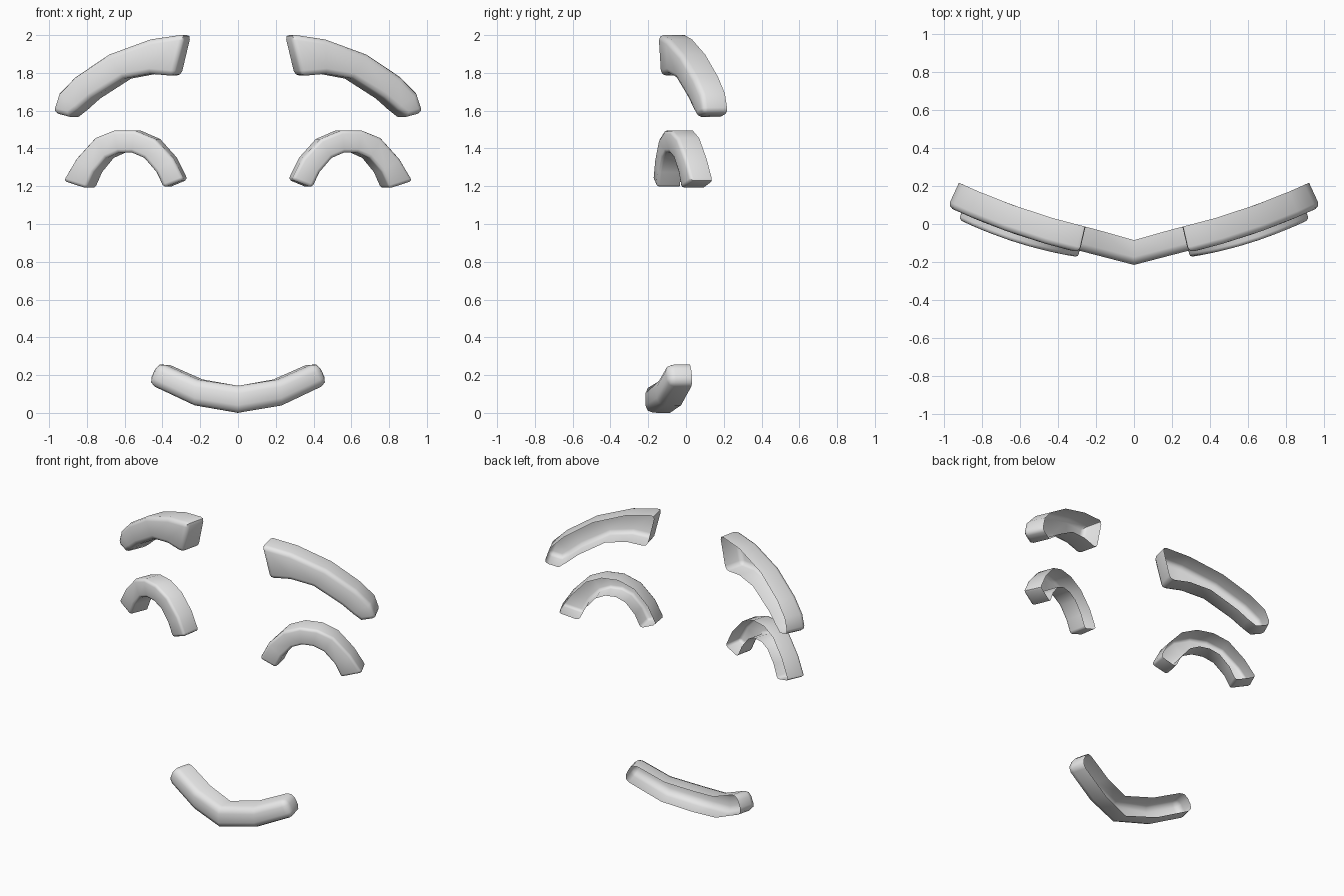
import bpy, bmesh, math

if "Cube" in bpy.data.objects:
    bpy.data.objects.remove(bpy.data.objects["Cube"])

grey = bpy.data.materials.new("light_grey")
grey.diffuse_color = (0.8, 0.8, 0.8, 1)
grey.use_nodes = True
grey.node_tree.nodes["Principled BSDF"].inputs["Base Color"].default_value = grey.diffuse_color


def brow_curve(x):
    """Front y of the eyebrow at distance x from the middle."""
    return -0.15 + 0.30 * (x - 0.29) + 0.165 * (x - 0.29) * (x - 0.69)


def eye_curve(x):
    return -0.17 + 0.23 * (x - 0.32) + 0.25 * (x - 0.32) * (x - 0.56)


def mouth_curve(x):
    return -0.215 + 0.26 * abs(x)


def shell(name, upper, lower, curve, depth, bevel, side=1):
    """Curved strip between two outlines, wrapped on a curve, open at the back."""
    bm = bmesh.new()
    rings = []
    for top, bottom in zip(upper, lower):
        front, back = [], []
        for x, z in (top, bottom):
            slope = (curve(x + 0.01) - curve(x - 0.01)) / 0.02
            k = depth / math.hypot(slope, 1)
            y = curve(x)
            front.append(bm.verts.new((side * x, y, z)))
            back.append(bm.verts.new((side * (x - slope * k), y + k, z)))
        rings.append((back[0], front[0], front[1], back[1]))
    back_faces = []
    for a, b in zip(rings, rings[1:]):
        for i in range(4):
            j = (i + 1) % 4
            f = bm.faces.new((a[i], a[j], b[j], b[i]))
            if i == 3:
                back_faces.append(f)
    bm.faces.new(rings[0])
    bm.faces.new(rings[-1])
    bmesh.ops.recalc_face_normals(bm, faces=bm.faces[:])
    bmesh.ops.delete(bm, geom=back_faces, context='FACES')
    # round the rims and end corners
    rims = [e for e in bm.edges
            if len(e.link_faces) == 2 and e.calc_face_angle() > math.radians(50)]
    bmesh.ops.bevel(bm, geom=rims, offset=bevel, segments=2, profile=0.5,
                    affect='EDGES', clamp_overlap=True)
    mesh = bpy.data.meshes.new(name)
    bm.to_mesh(mesh)
    bm.free()
    mesh.materials.append(grey)
    ob = bpy.data.objects.new(name, mesh)
    bpy.context.collection.objects.link(ob)
    bpy.ops.object.select_all(action='DESELECT')
    ob.select_set(True)
    bpy.context.view_layer.objects.active = ob
    bpy.ops.object.shade_smooth_by_angle(angle=math.radians(50))


# outlines as (x, z)
brow_top = [(0.28, 2.005), (0.47, 1.977), (0.69, 1.897), (0.87, 1.777),
            (0.955, 1.69), (0.988, 1.59)]
brow_bottom = [(0.335, 1.783), (0.47, 1.795), (0.61, 1.77), (0.78, 1.665),
               (0.85, 1.605), (0.90, 1.567)]
eye_top = [(0.285, 1.235), (0.345, 1.35), (0.44, 1.45), (0.55, 1.495),
           (0.66, 1.495), (0.76, 1.455), (0.86, 1.345), (0.93, 1.228)]
eye_bottom = [(0.395, 1.192), (0.435, 1.275), (0.50, 1.35), (0.565, 1.378),
              (0.635, 1.378), (0.70, 1.35), (0.765, 1.275), (0.805, 1.188)]

for label, s in (("right", 1), ("left", -1)):
    shell(label + "_eyebrow", brow_top, brow_bottom, brow_curve, 0.14, 0.028, s)
    shell(label + "_eye", eye_top, eye_bottom, eye_curve, 0.125, 0.018, s)

# mouth: one half outline, reflected about the middle
half_top = [(0.22, 0.177), (0.43, 0.27)]
half_bottom = [(0.24, 0.04), (0.485, 0.155)]


def reflect(half, middle):
    return [(-x, z) for x, z in reversed(half)] + [middle] + half


shell("mouth", reflect(half_top, (0, 0.143)), reflect(half_bottom, (0, 0.0)),
      mouth_curve, 0.13, 0.04)
